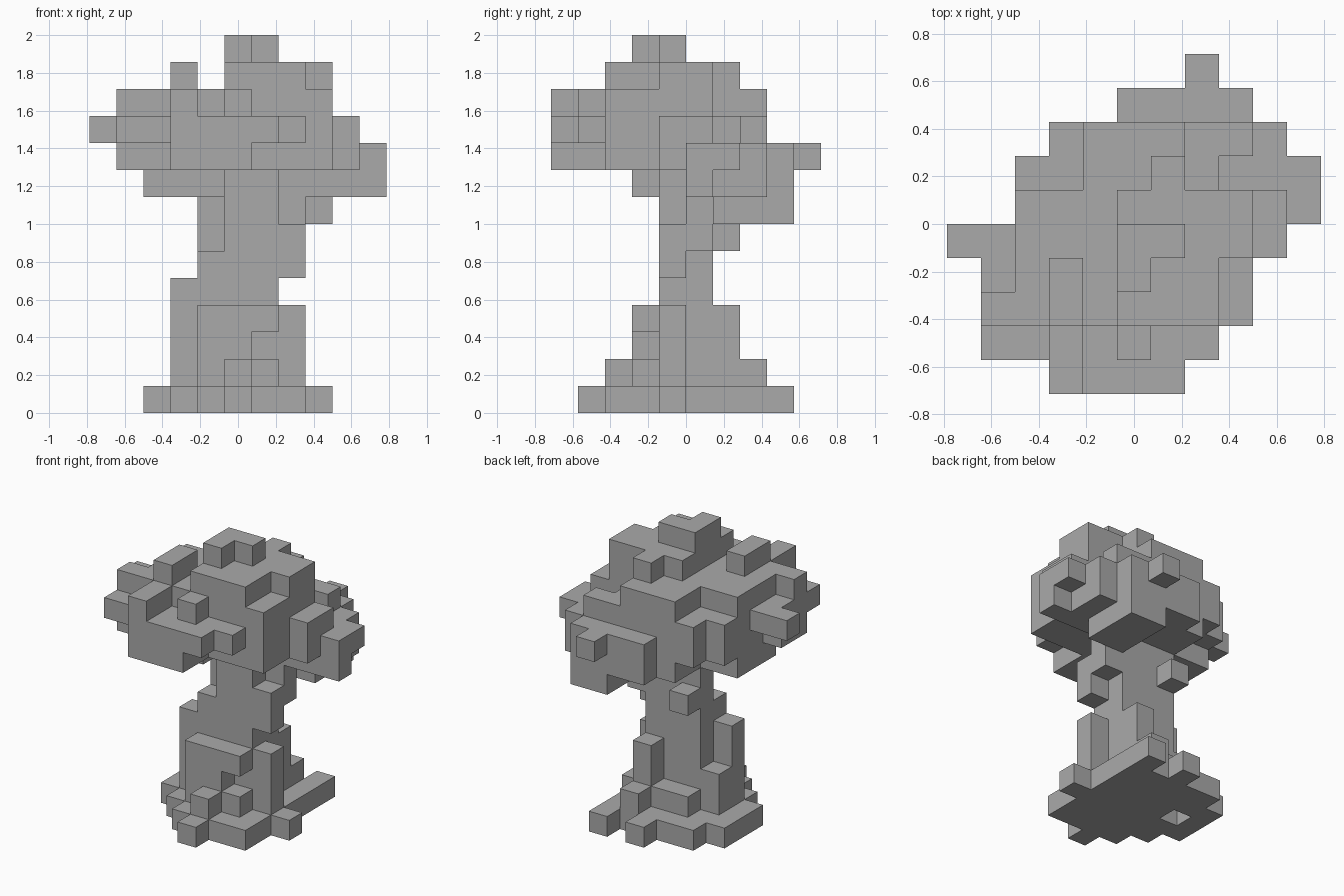
import bpy
import bmesh
from mathutils import Vector

cube = bpy.data.objects.get("Cube")
if cube:
    bpy.data.objects.remove(cube, do_unlink=True)

UNIT = 2 / 14                      # edge of one block
ORIGIN = Vector((-5.5, -5, 0))     # grid corner, in blocks

stone = bpy.data.materials.new("plain_grey")
stone.use_nodes = True
stone.diffuse_color = (0.4, 0.4, 0.4, 1)
stone.node_tree.nodes["Principled BSDF"].inputs["Base Color"].default_value = (0.4, 0.4, 0.4, 1)


def fill(cells, x, y, z):
    """Add a box of blocks; each argument is a (start, end) range."""
    cells.update((i, j, k) for i in range(*x) for j in range(*y) for k in range(*z))


def build(name, cells, solid):
    """Make a mesh from the exposed block faces only."""
    bm = bmesh.new()
    verts = {}

    def vert(p):
        key = tuple(p)
        if key not in verts:
            verts[key] = bm.verts.new((Vector(key) + ORIGIN) * UNIT)
        return verts[key]

    for cell in sorted(cells):
        for axis in range(3):
            for side in (0, 1):
                near = list(cell)
                near[axis] += 1 if side else -1
                if tuple(near) in solid:
                    continue
                u, v = (axis + 1) % 3, (axis + 2) % 3
                ring = []
                for a, b in ((0, 0), (1, 0), (1, 1), (0, 1)):
                    p = list(cell)
                    p[axis] += side
                    p[u] += a
                    p[v] += b
                    ring.append(vert(p))
                bm.faces.new(ring if side else ring[::-1])
    mesh = bpy.data.meshes.new(name)
    bm.to_mesh(mesh)
    bm.free()
    mesh.materials.append(stone)
    obj = bpy.data.objects.new(name, mesh)
    bpy.context.collection.objects.link(obj)


base, trunk, crown = set(), set(), set()

# Base slab with stepped outline and one gap underneath
ground = (0, 1)
fill(base, x=(2, 3), y=(4, 7), z=ground)
fill(base, x=(3, 4), y=(3, 8), z=ground)
fill(base, x=(4, 5), y=(2, 8), z=ground)
fill(base, x=(5, 6), y=(1, 9), z=ground)
fill(base, x=(6, 7), y=(2, 8), z=ground)
fill(base, x=(7, 8), y=(2, 9), z=ground)
fill(base, x=(8, 9), y=(4, 5), z=ground)
base.discard((3, 5, 0))

# Trunk core
fill(trunk, x=(4, 7), y=(4, 6), z=(1, 6))
fill(trunk, x=(5, 7), y=(4, 6), z=(6, 8))
fill(trunk, x=(4, 5), y=(5, 6), z=(6, 8))

# Roots and buttresses
fill(trunk, x=(4, 6), y=(3, 4), z=(1, 4))
fill(trunk, x=(6, 7), y=(3, 4), z=(3, 4))
fill(trunk, x=(6, 7), y=(3, 4), z=(1, 2))
fill(trunk, x=(5, 6), y=(2, 3), z=(1, 2))
fill(trunk, x=(3, 4), y=(4, 5), z=(1, 5))
fill(trunk, x=(3, 4), y=(5, 6), z=(1, 3))
fill(trunk, x=(7, 8), y=(4, 5), z=(1, 4))
fill(trunk, x=(4, 7), y=(6, 7), z=(1, 2))
fill(trunk, x=(6, 7), y=(6, 7), z=(1, 4))
fill(trunk, x=(6, 7), y=(7, 8), z=(1, 2))

# Branch stubs
fill(trunk, x=(7, 8), y=(4, 5), z=(5, 7))
fill(trunk, x=(7, 8), y=(5, 6), z=(6, 8))
fill(trunk, x=(4, 5), y=(6, 7), z=(6, 7))

# Crown underside
fill(crown, x=(7, 9), y=(6, 9), z=(7, 9))
fill(crown, x=(2, 5), y=(3, 6), z=(8, 9))
fill(crown, x=(4, 7), y=(4, 8), z=(8, 9))
fill(crown, x=(7, 10), y=(5, 8), z=(8, 9))
fill(crown, x=(5, 9), y=(8, 9), z=(8, 10))

# Crown wide middle
fill(crown, x=(1, 9), y=(2, 4), z=(9, 11))
fill(crown, x=(2, 9), y=(4, 6), z=(9, 11))
fill(crown, x=(2, 8), y=(6, 7), z=(9, 11))
fill(crown, x=(3, 9), y=(7, 8), z=(9, 11))
fill(crown, x=(8, 9), y=(6, 7), z=(9, 10))

# Crown front bulge
fill(crown, x=(3, 6), y=(0, 2), z=(9, 11))
fill(crown, x=(6, 7), y=(0, 2), z=(10, 11))
fill(crown, x=(1, 8), y=(1, 2), z=(10, 11))
fill(crown, x=(3, 4), y=(0, 2), z=(11, 12))
fill(crown, x=(5, 6), y=(1, 2), z=(11, 12))

# Crown side and back bumps
fill(crown, x=(0, 2), y=(4, 5), z=(10, 11))
fill(crown, x=(9, 10), y=(4, 6), z=(9, 11))
fill(crown, x=(9, 10), y=(6, 8), z=(9, 10))
fill(crown, x=(10, 11), y=(5, 7), z=(9, 10))
fill(crown, x=(10, 11), y=(5, 6), z=(8, 9))
fill(crown, x=(7, 8), y=(9, 10), z=(9, 10))

# Crown upper layers
fill(crown, x=(1, 9), y=(2, 3), z=(11, 12))
fill(crown, x=(2, 9), y=(3, 6), z=(11, 12))
fill(crown, x=(4, 7), y=(6, 8), z=(11, 12))
fill(crown, x=(3, 4), y=(2, 4), z=(12, 13))
fill(crown, x=(5, 8), y=(2, 6), z=(12, 13))
fill(crown, x=(8, 9), y=(4, 6), z=(12, 13))
fill(crown, x=(6, 7), y=(6, 7), z=(12, 13))
fill(crown, x=(5, 6), y=(3, 5), z=(13, 14))
fill(crown, x=(6, 7), y=(4, 5), z=(13, 14))

solid = base | trunk | crown
for name, cells in (("base", base), ("trunk", trunk), ("crown", crown)):
    build(name, cells, solid)
